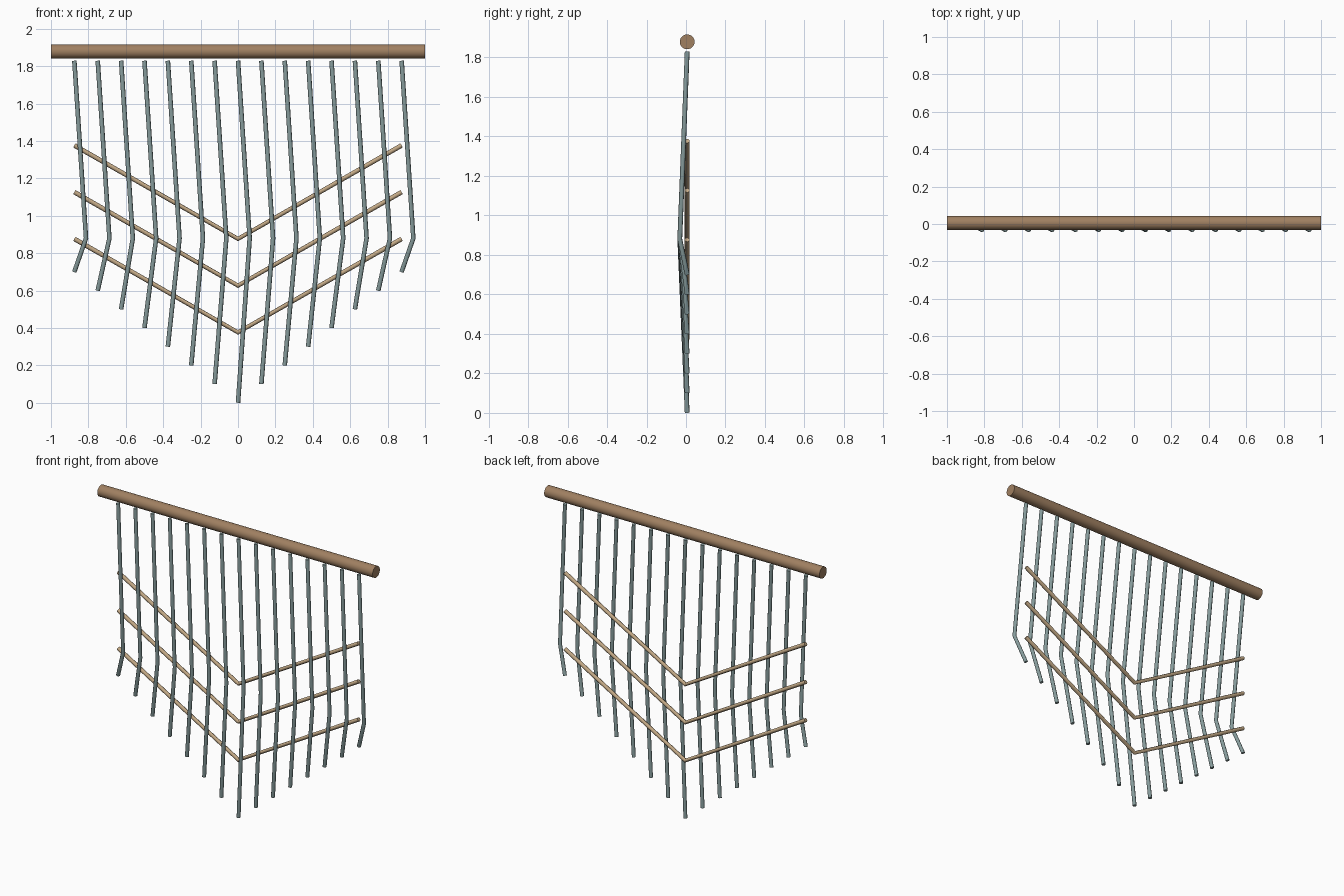
import bpy
import math

cube = bpy.data.objects.get("Cube")
if cube:
    bpy.data.objects.remove(cube, do_unlink=True)


def material(name, color):
    mat = bpy.data.materials.new(name)
    mat.use_nodes = True
    mat.diffuse_color = color
    bsdf = next(n for n in mat.node_tree.nodes if n.type == 'BSDF_PRINCIPLED')
    bsdf.inputs["Base Color"].default_value = color
    return mat


brown = material("brown_wood", (0.35, 0.215, 0.12, 1))
tan = material("tan_wood", (0.55, 0.40, 0.24, 1))
teal = material("grey_teal_cord", (0.24, 0.33, 0.33, 1))

Y = 0.006           # depth of the hanging plane
ROD_Z = 1.879
THIN = 0.0125       # radius of cords and chevron rods


def smooth(obj):
    bpy.ops.object.select_all(action='DESELECT')
    obj.select_set(True)
    bpy.context.view_layer.objects.active = obj
    bpy.ops.object.shade_smooth_by_angle(angle=math.radians(50))


def tube(name, points, mat):
    """Round capped tube along a bent path, as a mesh."""
    curve = bpy.data.curves.new(name, 'CURVE')
    curve.dimensions = '3D'
    curve.bevel_depth = THIN
    curve.bevel_resolution = 2
    curve.use_fill_caps = True
    spline = curve.splines.new('POLY')
    spline.points.add(len(points) - 1)
    for p, co in zip(spline.points, points):
        p.co = (*co, 1)
    curve.materials.append(mat)
    obj = bpy.data.objects.new(name, curve)
    bpy.context.collection.objects.link(obj)
    bpy.ops.object.select_all(action='DESELECT')
    obj.select_set(True)
    bpy.context.view_layer.objects.active = obj
    bpy.ops.object.convert(target='MESH')
    smooth(bpy.context.object)


# Top rod
bpy.ops.mesh.primitive_cylinder_add(vertices=32, radius=0.0375, depth=2,
                                    location=(0, Y, ROD_Z),
                                    rotation=(0, math.pi / 2, 0))
rod = bpy.context.object
rod.name = "top_rod"
rod.data.materials.append(brown)
smooth(rod)

# Bent hanging cords, longest in the middle
for i in range(-7, 8):
    x = i * 0.125
    tube(f"cord_{i + 8}", [(x, Y, ROD_Z - 0.05),
                           (x + 0.0625, Y - 0.0375, 0.88),
                           (x, Y, 0.001 + 0.1 * abs(i))], teal)

# V-shaped cross rods
for i in range(3):
    z = 0.377 + 0.25 * i
    tube(f"chevron_{i + 1}", [(-0.875, Y, z + 0.5), (0, Y, z),
                              (0.875, Y, z + 0.5)], tan)
